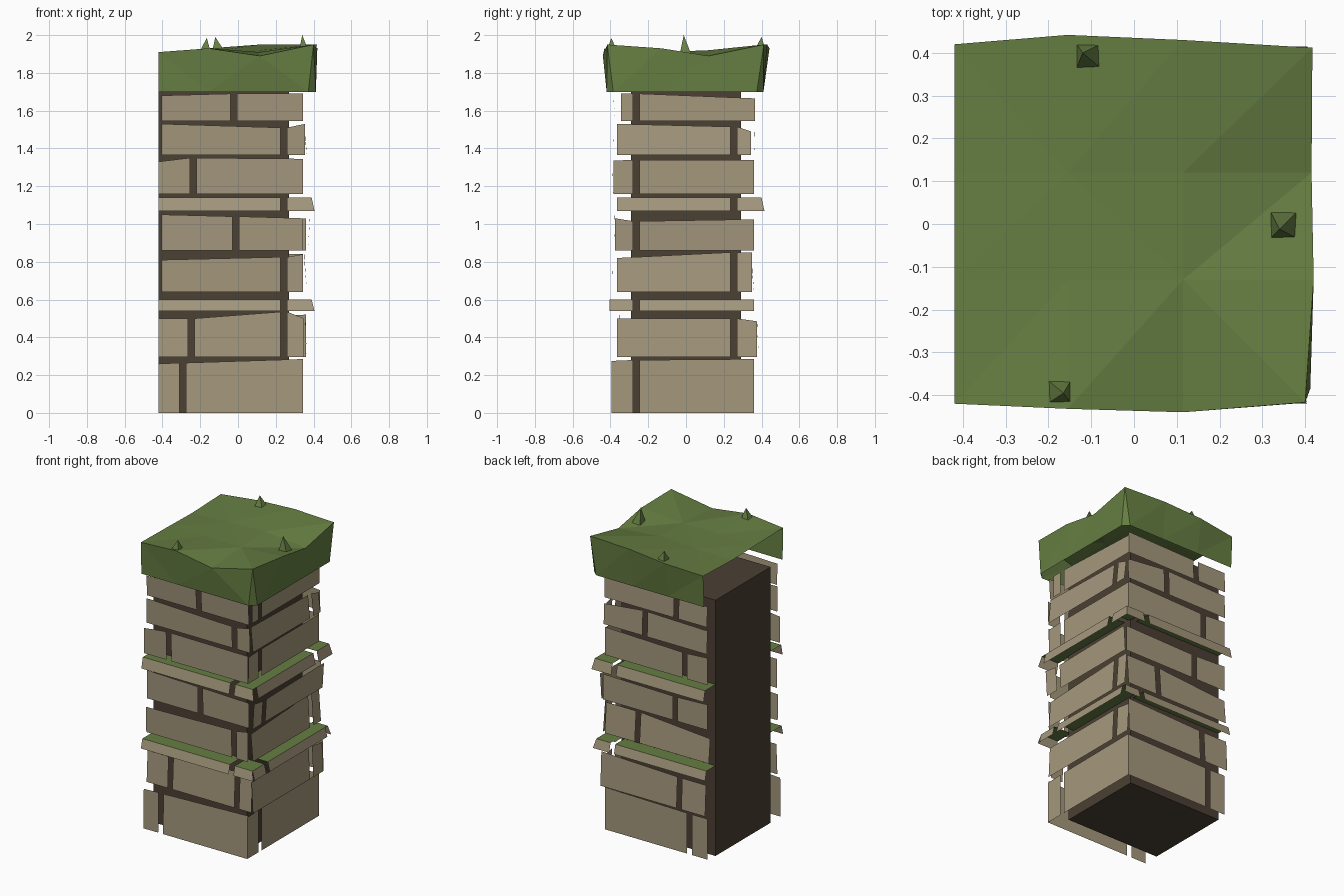
import bpy
import bmesh

default = bpy.data.objects.get("Cube")
if default:
    bpy.data.objects.remove(default, do_unlink=True)


def make_material(name, color):
    mat = bpy.data.materials.new(name)
    mat.use_nodes = True
    mat.diffuse_color = (*color, 1)
    mat.node_tree.nodes["Principled BSDF"].inputs["Base Color"].default_value = (*color, 1)
    return mat


stone = make_material("tan stone", (0.376, 0.314, 0.205))
mortar = make_material("dark mortar", (0.07, 0.05, 0.033))
grass = make_material("moss green", (0.133, 0.209, 0.055))


def finish(name, bm, materials):
    mesh = bpy.data.meshes.new(name)
    bm.to_mesh(mesh)
    bm.free()
    for mat in materials:
        mesh.materials.append(mat)
    obj = bpy.data.objects.new(name, mesh)
    bpy.context.collection.objects.link(obj)
    return obj


def add_face(bm, points, material=0, flip=False):
    face = bm.faces.new([bm.verts.new(p) for p in points])
    face.material_index = material
    if flip:
        face.normal_flip()
    return face


# Mortar core: the flat left-open end of the wall stays bare
CORE_X, CORE_Y, BACK_X, CORE_TOP = 0.27, 0.29, -0.42, 1.7
bm = bmesh.new()
bmesh.ops.create_cube(bm, size=1)
for v in bm.verts:
    v.co.x = CORE_X if v.co.x > 0 else BACK_X
    v.co.y *= 2 * CORE_Y
    v.co.z = (v.co.z + 0.5) * CORE_TOP
finish("mortar_core", bm, [mortar])

# Brick courses: bottom height of each row, and which rows are mossy ledges
BOTTOMS = [0, 0.295, 0.54, 0.64, 0.86, 1.07, 1.16, 1.365, 1.545]
LEDGES = (2, 5)
GAP = 0.035

# Each row: distance out at bottom and top, brick edges, top height at each edge
FRONT = [
    (0.395, 0.39, (-0.42, -0.31, 0.345), (0.26, 0.265, 0.285)),
    (0.36, 0.35, (-0.42, -0.265, 0.225, 0.35), (0.5, 0.5, 0.535, 0.5)),
    (0.42, 0.405, (-0.42, 0.225, 0.39), (0.6, 0.6, 0.6)),
    (0.385, 0.39, (-0.405, 0.225, 0.345), (0.81, 0.825, 0.84)),
    (0.375, 0.38, (-0.405, -0.03, 0.345), (1.05, 1.04, 1.03)),
    (0.415, 0.4, (-0.42, 0.225, 0.39), (1.14, 1.14, 1.14)),
    (0.385, 0.39, (-0.42, -0.255, 0.345), (1.33, 1.35, 1.345)),
    (0.38, 0.385, (-0.405, 0.225, 0.355), (1.53, 1.51, 1.53)),
    (0.375, 0.385, (-0.405, -0.04, 0.345), (1.68, 1.69, 1.69)),
]
RIGHT = [
    (0.345, 0.345, (-0.395, -0.28, 0.36), (0.275, 0.28, 0.285)),
    (0.365, 0.355, (-0.365, 0.235, 0.375), (0.5, 0.5, 0.485)),
    (0.405, 0.39, (-0.405, -0.28, 0.36), (0.6, 0.6, 0.6)),
    (0.365, 0.35, (-0.365, 0.235, 0.35), (0.82, 0.85, 0.85)),
    (0.37, 0.38, (-0.375, -0.28, 0.36), (1.03, 1.015, 1.025)),
    (0.405, 0.39, (-0.365, 0.235, 0.4), (1.14, 1.14, 1.14)),
    (0.345, 0.345, (-0.385, -0.28, 0.36), (1.335, 1.34, 1.34)),
    (0.365, 0.35, (-0.365, 0.235, 0.345), (1.53, 1.515, 1.49)),
    (0.345, 0.345, (-0.345, -0.28, 0.365), (1.69, 1.69, 1.665)),
]
BACK = [
    (0.36, 0.36, (-0.41, -0.295, 0.345), (0.27, 0.27, 0.28)),
    (0.385, 0.375, (-0.41, -0.235, 0.36), (0.5, 0.5, 0.52)),
    (0.4, 0.385, (-0.42, 0.25, 0.39), (0.6, 0.6, 0.6)),
    (0.36, 0.345, (-0.42, 0.09, 0.345), (0.8, 0.84, 0.84)),
    (0.36, 0.36, (-0.41, -0.19, 0.36), (1.03, 1.02, 1.03)),
    (0.415, 0.4, (-0.42, 0.225, 0.39), (1.14, 1.14, 1.14)),
    (0.36, 0.36, (-0.41, -0.26, 0.345), (1.34, 1.33, 1.345)),
    (0.365, 0.36, (-0.41, 0.03, 0.35), (1.52, 1.53, 1.5)),
    (0.365, 0.36, (-0.41, -0.2, 0.345), (1.68, 1.68, 1.69)),
]


def build_bricks(name, rows, place, core, flip=False):
    """Open-backed brick faces in front of the core; ledges get a moss sheet."""
    bm = bmesh.new()
    for i, (low_out, top_out, edges, tops) in enumerate(rows):
        base = BOTTOMS[i]
        for k in range(len(edges) - 1):
            start = edges[k] + (GAP if k else 0)
            end = edges[k + 1]
            spread = 0.015 if i in LEDGES and end > 0.38 else 0
            t0, t1 = tops[k], tops[k + 1]
            add_face(bm, [place(start, low_out, base), place(end + spread, low_out, base),
                          place(end, top_out, t1), place(start, top_out, t0)], 0, flip)
            if i in LEDGES:
                add_face(bm, [place(start, top_out, t0), place(end, top_out, t1),
                              place(end, core, t1), place(start, core, t0)], 1, flip)
    finish(name, bm, [stone, grass])


build_bricks("front_bricks", FRONT, lambda u, d, z: (u, -d, z), CORE_Y)
build_bricks("right_bricks", RIGHT, lambda u, d, z: (d, u, z), CORE_X)
build_bricks("back_bricks", BACK, lambda u, d, z: (u, d, z), CORE_Y, True)

# Grass cap: uneven sheet with a skirt on three sides, open at the bare end
HEIGHTS = [(1.91, 1.93, 1.89, 1.95), (1.905, 1.91, 1.91, 1.93),
           (1.9, 1.91, 1.92, 1.89), (1.91, 1.93, 1.95, 1.95)]
COLUMNS = (BACK_X, -0.155, 0.115)
RIGHT_EDGE = (0.4, 0.42, 0.415, 0.417)
FRONT_EDGE = (-0.42, -0.432, -0.44, -0.417)
BACK_EDGE = (0.42, 0.442, 0.43, 0.412)
MIDDLE = (-0.13, 0.12)
bm = bmesh.new()
grid = []
for j in range(4):
    ys = FRONT_EDGE if j == 0 else BACK_EDGE if j == 3 else (MIDDLE[j - 1],) * 4
    xs = (*COLUMNS, RIGHT_EDGE[j])
    grid.append([bm.verts.new((xs[i], ys[i], HEIGHTS[j][i])) for i in range(4)])
for j in range(3):
    for i in range(3):
        bm.faces.new((grid[j][i], grid[j][i + 1], grid[j + 1][i + 1], grid[j + 1][i]))


def skirt(top, start, end):
    low = []
    for k in range(4):
        t = k / 3
        x, y = (a + (b - a) * t for a, b in zip(start, end))
        low.append(bm.verts.new((x, y, CORE_TOP)))
    for k in range(3):
        bm.faces.new((low[k], low[k + 1], top[k + 1], top[k]))
    return low


front = skirt(grid[0], (BACK_X, -0.415), (0.372, -0.42))
side = skirt([row[3] for row in grid], (0.412, -0.385), (0.412, 0.375))
back = skirt(grid[3][::-1], (0.375, 0.41), (BACK_X, 0.41))
bm.faces.new((front[-1], side[0], grid[0][3]))
bm.faces.new((side[-1], back[0], grid[3][3]))
bmesh.ops.triangulate(bm, faces=bm.faces[:])
finish("grass_cap", bm, [grass])

# Grass tufts: small leaning four-sided spikes
TUFTS = [((-0.175, -0.392, 1.91), (-0.165, -0.395, 1.985)),
         ((-0.105, 0.392, 1.92), (-0.12, 0.4, 1.99)),
         ((0.35, -0.003, 1.9), (0.34, -0.012, 2.0))]
for n, ((x, y, z), tip) in enumerate(TUFTS):
    bm = bmesh.new()
    r = 0.03
    ring = [(x - r, y - r, z), (x + r, y - r, z), (x + r, y + r, z), (x - r, y + r, z)]
    for k in range(4):
        add_face(bm, [ring[k], ring[(k + 1) % 4], tip])
    finish(f"grass_tuft_{n + 1}", bm, [grass])
